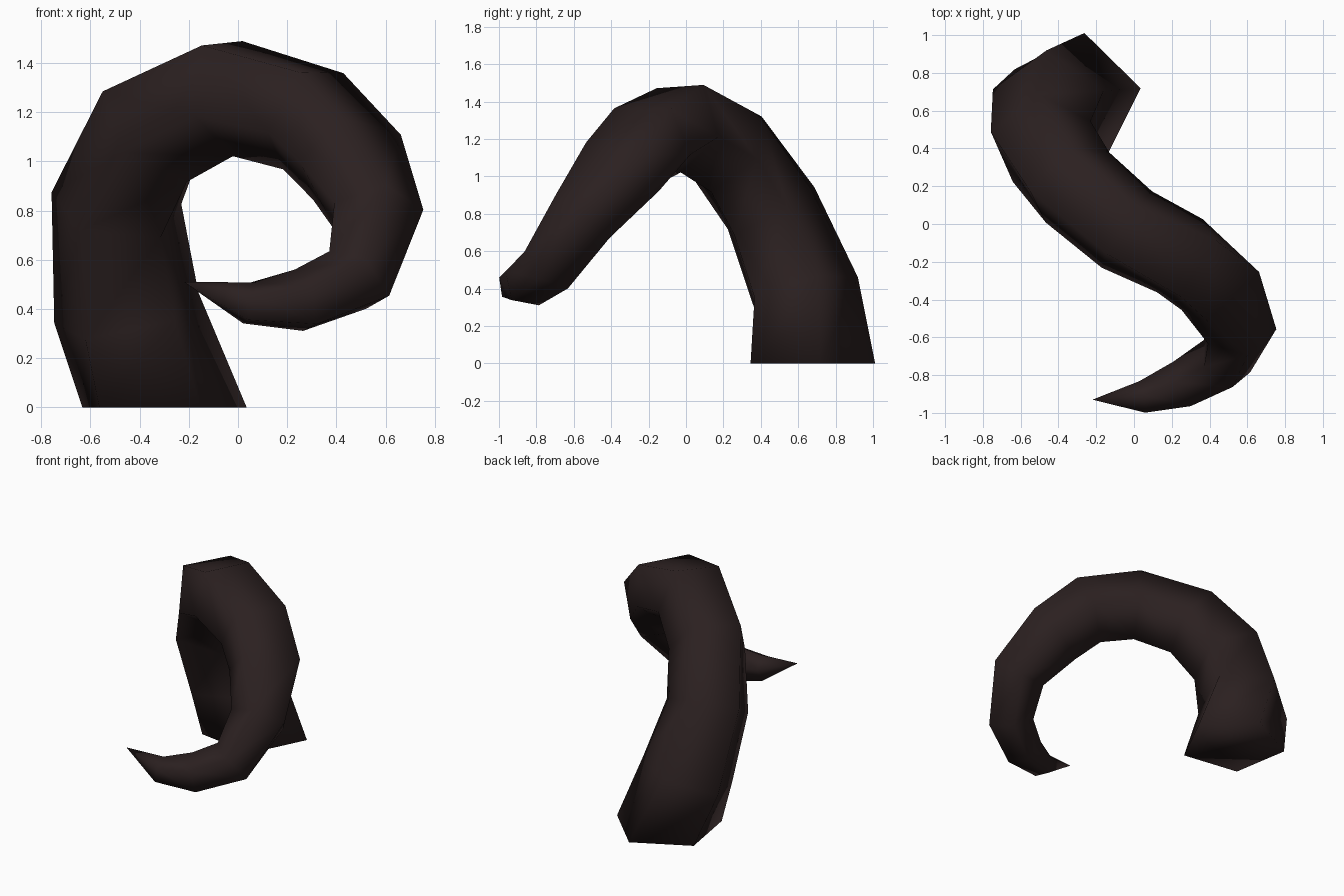
import bpy, bmesh, math
from mathutils import Vector

if "Cube" in bpy.data.objects:
    bpy.data.objects.remove(bpy.data.objects["Cube"], do_unlink=True)

SIDES = 5
CURL_CENTRE = Vector((0, -0.1, 0.55))

# Horn spine from the base to the last ring:
# ring centre, radius, twist in degrees, widening of the outer edge
SPINE = [
    ((-0.315, 0.66, 0), 0.355, 5, 1),
    ((-0.45, 0.615, 0.38), 0.315, 0, 1),
    ((-0.49, 0.44, 0.81), 0.28, 0, 1),
    ((-0.34, 0.22, 1.13), 0.265, 6, 1),
    ((-0.045, -0.03, 1.275), 0.255, 6, 1),
    ((0.27, -0.185, 1.185), 0.24, 6, 1.25),
    ((0.435, -0.325, 1.01), 0.225, 4, 1.45),
    ((0.56, -0.55, 0.78), 0.195, 0, 1),
    ((0.48, -0.73, 0.52), 0.16, 0, 1),
    ((0.265, -0.85, 0.43), 0.135, 0, 1),
    ((0.04, -0.92, 0.42), 0.09, 0, 1),
]
TIP = Vector((-0.22, -0.93, 0.51))

# Dark horn colour
mat = bpy.data.materials.new("dark_brown")
mat.use_nodes = True
colour = (0.024, 0.0145, 0.0145, 1)
mat.diffuse_color = colour
bsdf = next(n for n in mat.node_tree.nodes if n.type == 'BSDF_PRINCIPLED')
bsdf.inputs["Base Color"].default_value = colour
bsdf.inputs["Roughness"].default_value = 0.8

bm = bmesh.new()
centres = [Vector(row[0]) for row in SPINE] + [TIP]


def add_ring(i):
    """Five-sided ring across the spine, one corner facing the curl centre."""
    c = centres[i]
    radius, twist, widen = SPINE[i][1:]
    along = (centres[i + 1] - centres[i - 1]).normalized() if i else Vector((0, 0, 1))
    inward = CURL_CENTRE - c
    inward = (inward - along * inward.dot(along)).normalized()
    across = along.cross(inward)
    ring = []
    for k in range(SIDES):
        a = math.tau * k / SIDES + math.radians(twist)
        width = widen if k in (2, 3) else 1
        offset = inward * math.cos(a) + across * math.sin(a) * width
        ring.append(bm.verts.new(c + radius * offset))
    return ring


# Tapered walls, flat base and pointed tip
rings = [add_ring(i) for i in range(len(SPINE))]
for low, high in zip(rings, rings[1:]):
    for k in range(SIDES):
        n = (k + 1) % SIDES
        bm.faces.new((low[k], low[n], high[n], high[k]))
bm.faces.new(rings[0][::-1])
tip = bm.verts.new(TIP)
for k in range(SIDES):
    bm.faces.new((rings[-1][k], rings[-1][(k + 1) % SIDES], tip))
bmesh.ops.recalc_face_normals(bm, faces=bm.faces)
for f in bm.faces:
    f.smooth = True

mesh = bpy.data.meshes.new("curled_horn")
bm.to_mesh(mesh)
bm.free()
mesh.materials.append(mat)
horn = bpy.data.objects.new("curled_horn", mesh)
bpy.context.collection.objects.link(horn)
